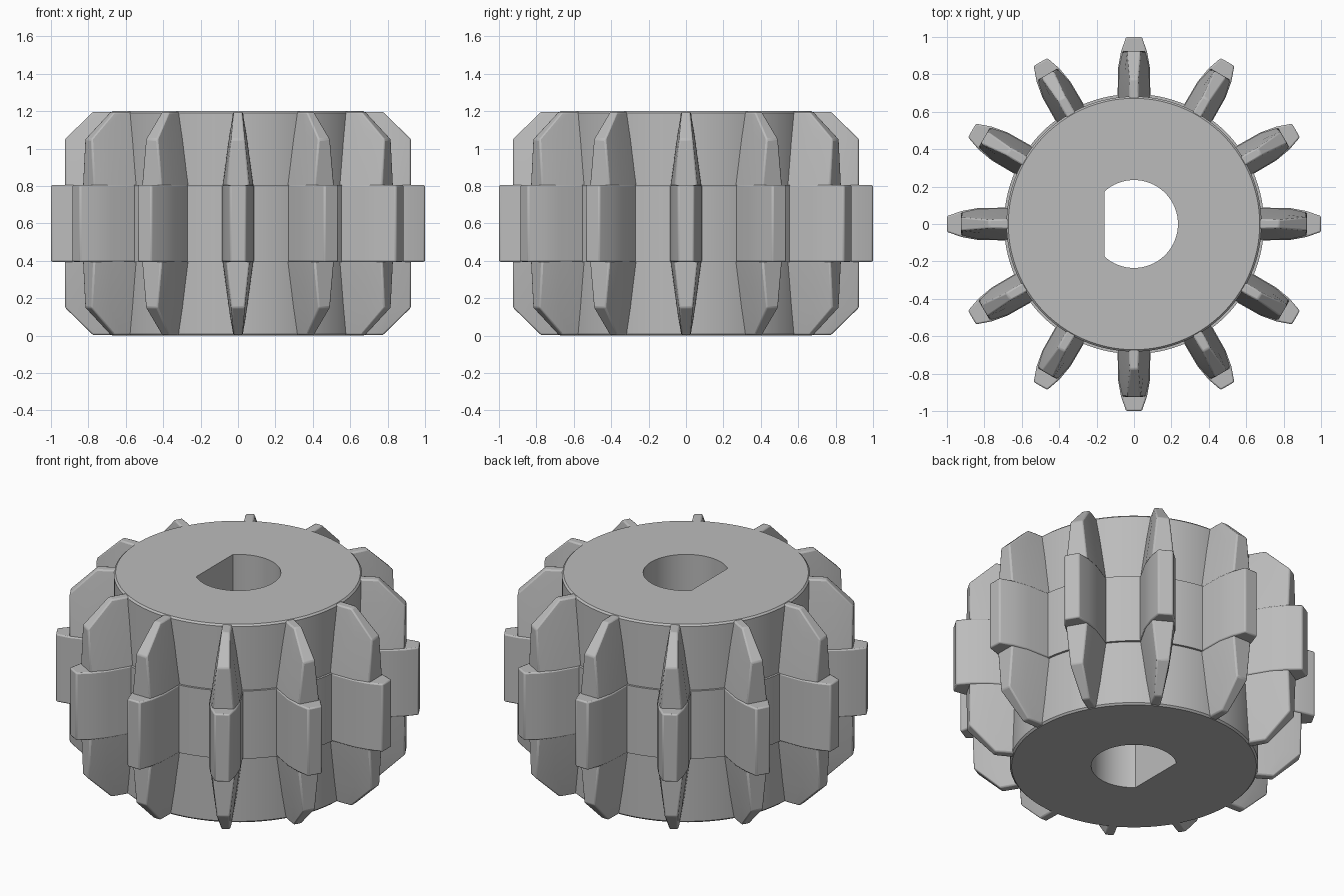
import bpy, bmesh, math
from mathutils import Matrix

if "Cube" in bpy.data.objects:
    bpy.data.objects.remove(bpy.data.objects["Cube"], do_unlink=True)

TEETH = 12
HEIGHT = 1.2
BAND_LOW, BAND_HIGH = 0.395, 0.805

grey = bpy.data.materials.new("plain_grey")
grey.use_nodes = True
colour = (0.5, 0.5, 0.5, 1)
grey.diffuse_color = colour
grey.node_tree.nodes["Principled BSDF"].inputs["Base Color"].default_value = colour


def finish(name, bm, bevel=0.0):
    bmesh.ops.recalc_face_normals(bm, faces=bm.faces)
    mesh = bpy.data.meshes.new(name)
    bm.to_mesh(mesh)
    bm.free()
    mesh.materials.append(grey)
    ob = bpy.data.objects.new(name, mesh)
    bpy.context.collection.objects.link(ob)
    bpy.ops.object.select_all(action="DESELECT")
    ob.select_set(True)
    bpy.context.view_layer.objects.active = ob
    bpy.ops.object.shade_smooth_by_angle(angle=math.radians(28))
    if bevel:
        mod = ob.modifiers.new("soft_edges", "BEVEL")
        mod.width = bevel
        mod.segments = 2
        mod.limit_method = "ANGLE"
        mod.angle_limit = math.radians(28)
    return ob


# Hub: revolved wall with a raised middle band and a D-shaped bore
def bore_radius(a, radius=0.235, flat=0.157):
    c = math.cos(a)
    return min(radius, flat / -c) if c < 0 else radius


wall = [(0.672, 0), (0.682, 0.01), (0.682, BAND_LOW), (0.695, BAND_LOW),
        (0.695, BAND_HIGH), (0.682, BAND_HIGH), (0.682, HEIGHT - 0.01), (0.672, HEIGHT)]
bm = bmesh.new()
STEPS = 120
columns = []
for i in range(STEPS):
    a = math.tau * i / STEPS
    r = bore_radius(a)
    ring = [(r, 0)] + wall + [(r, HEIGHT)]
    columns.append([bm.verts.new((p * math.cos(a), p * math.sin(a), z)) for p, z in ring])
for i, col in enumerate(columns):
    nxt = columns[(i + 1) % STEPS]
    for k in range(len(col)):
        j = (k + 1) % len(col)
        bm.faces.new((col[k], nxt[k], nxt[j], col[j]))
finish("hub", bm)


# Loft a tooth through levels of (z, half-profile of (radius, half-width))
def loft(bm, levels):
    loops = []
    for z, half in levels:
        outline = [(r, w) for r, w in half] + [(r, -w) for r, w in reversed(half)]
        loops.append([bm.verts.new((r, w, z)) for r, w in outline])
    for low, high in zip(loops, loops[1:]):
        for k in range(len(low)):
            j = (k + 1) % len(low)
            bm.faces.new((low[k], low[j], high[j], high[k]))
    bm.faces.new(loops[0])
    bm.faces.new(loops[-1])


def side_profile(base, mid, tip_radius, tip):
    return [(0.6, base), (mid, base * 0.97), (tip_radius, tip)]


# Side wing: widest at the middle band, narrowing and sloping in at the end
wing = [(0.003, side_profile(0.026, 0.73, 0.775, 0.023)),
        (0.15, side_profile(0.05, 0.82, 0.925, 0.036)),
        (BAND_LOW + 0.02, side_profile(0.086, 0.83, 0.925, 0.062))]
# Middle tooth: tall with a rounded taper
core = [(0.6, 0.088), (0.83, 0.086), (0.92, 0.07), (1.0, 0.042)]

for n in range(TEETH):
    turn = Matrix.Rotation(math.tau * n / TEETH, 4, "Z")
    upper = [(HEIGHT - z, half) for z, half in wing]
    for name, levels in (("lower_wing", wing), ("upper_wing", upper),
                         ("middle_tooth", [(BAND_LOW, core), (BAND_HIGH, core)])):
        bm = bmesh.new()
        loft(bm, levels)
        tooth = finish(f"{name}_{n + 1}", bm, bevel=0.008)
        tooth.matrix_world = turn
